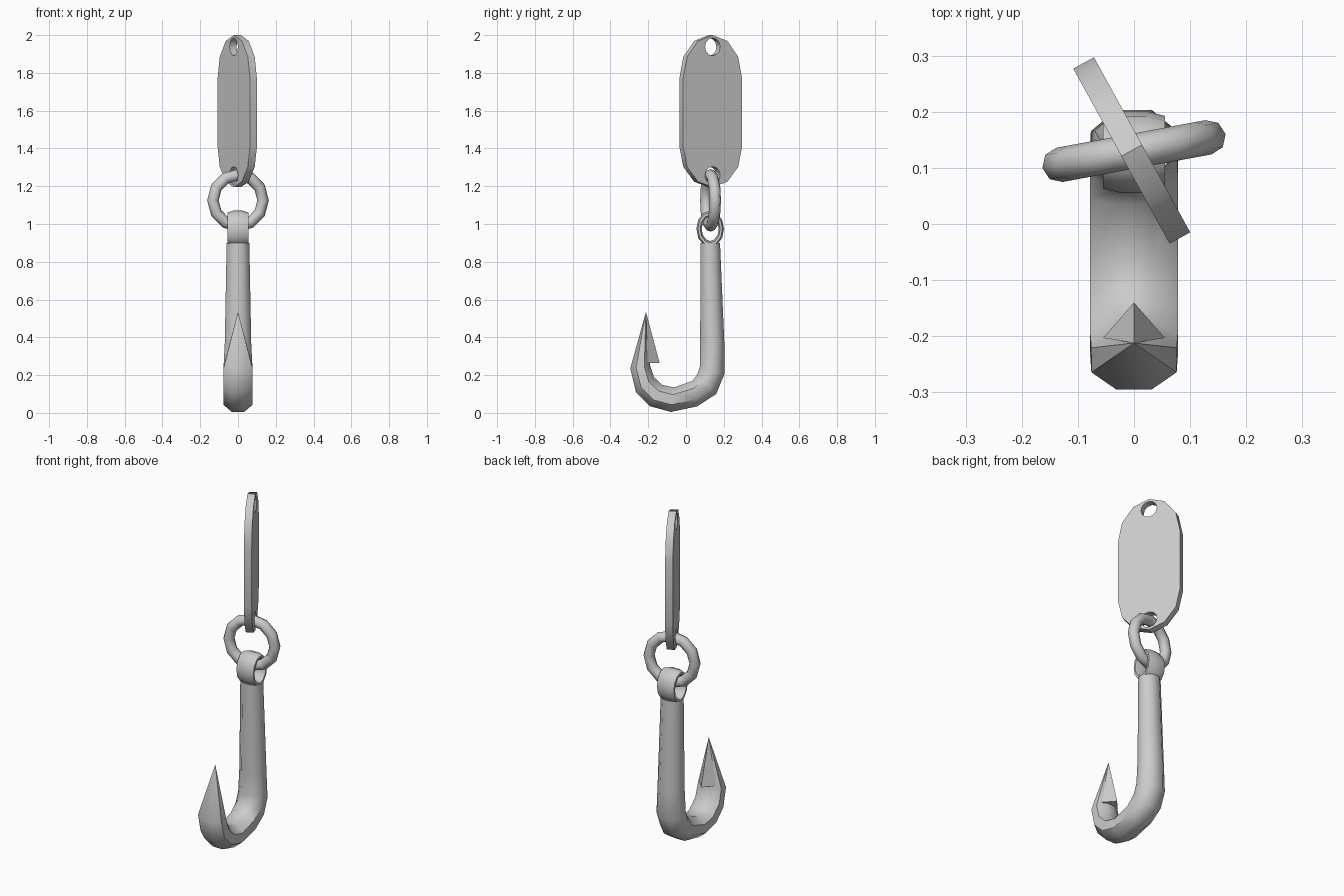
import bpy, bmesh
from math import sin, cos, pi, radians
from mathutils import Vector

if "Cube" in bpy.data.objects:
    bpy.data.objects.remove(bpy.data.objects["Cube"])


def finish(name, bm, angle):
    bmesh.ops.recalc_face_normals(bm, faces=bm.faces)
    me = bpy.data.meshes.new(name)
    bm.to_mesh(me)
    bm.free()
    ob = bpy.data.objects.new(name, me)
    bpy.context.collection.objects.link(ob)
    smooth(ob, angle)
    return ob


def smooth(ob, angle):
    bpy.ops.object.select_all(action='DESELECT')
    bpy.context.view_layer.objects.active = ob
    ob.select_set(True)
    bpy.ops.object.shade_smooth_by_angle(angle=radians(angle))


def section(bm, outer, inner, half_x, n=8):
    """Ring of n points spanning outer..inner in the yz plane, flat sides out."""
    o, i = Vector((0, *outer)), Vector((0, *inner))
    mid, r = (o + i) / 2, (o - i) / 2
    k = 1 / cos(pi / n)
    ring = []
    for j in range(n):
        a = 2 * pi * (j + 0.5) / n
        ring.append(bm.verts.new(mid + r * k * cos(a) + Vector((half_x * k * sin(a), 0, 0))))
    return ring


def bridge(bm, a, b):
    n = len(a)
    for j in range(n):
        bm.faces.new((a[j], a[(j + 1) % n], b[(j + 1) % n], b[j]))


# Hook: octagonal shank and bend, tapering to a point
path = [  # outer y, z, inner y, z, half width
    (0.180, 0.90, 0.077, 0.90, 0.060),
    (0.203, 0.37, 0.075, 0.37, 0.070),
    (0.203, 0.205, 0.074, 0.246, 0.077),
    (0.160, 0.10, 0.060, 0.205, 0.078),
    (0.060, 0.035, 0.035, 0.170, 0.078),
    (-0.080, 0.005, -0.063, 0.135, 0.078),
    (-0.190, 0.035, -0.125, 0.148, 0.078),
    (-0.265, 0.11, -0.170, 0.190, 0.078),
    (-0.295, 0.235, -0.190, 0.250, 0.076),
]
bm = bmesh.new()
rings = [section(bm, p[0:2], p[2:4], p[4]) for p in path]
for a, b in zip(rings, rings[1:]):
    bridge(bm, a, b)
bm.faces.new(rings[0])
tip = bm.verts.new((0, -0.212, 0.535))
for j in range(8):
    bm.faces.new((rings[-1][j], rings[-1][(j + 1) % 8], tip))
finish("hook", bm, 50)

# Barb: wedge from the point down to an undercut
bm = bmesh.new()
v = [bm.verts.new(c) for c in
     ((0, -0.212, 0.535), (0, -0.14, 0.265), (0.055, -0.203, 0.265), (-0.055, -0.203, 0.265))]
for f in ((0, 1, 2), (0, 2, 3), (0, 3, 1), (1, 3, 2)):
    bm.faces.new([v[i] for i in f])
finish("barb", bm, 30)

# Eye: wide band looped above the shank
bm = bmesh.new()
loops = []
for j in range(12):
    c, s = cos(2 * pi * j / 12), sin(2 * pi * j / 12)
    loops.append(section(bm, (0.128 + 0.073 * c, 0.974 + 0.097 * s),
                         (0.128 + 0.045 * c, 0.974 + 0.064 * s), 0.055))
for j in range(12):
    bridge(bm, loops[j], loops[(j + 1) % 12])
finish("hook_eye", bm, 60)

# Link ring
bpy.ops.mesh.primitive_torus_add(major_segments=12, minor_segments=8,
                                 major_radius=0.135, minor_radius=0.031,
                                 location=(0, 0.13, 1.125),
                                 rotation=(pi / 2, 0, radians(10.5)))
link = bpy.context.object
link.name = "link_ring"
smooth(link, 60)

# Tag plate: rounded outline with two holes, extruded
bm = bmesh.new()


def wire(points):
    vs = [bm.verts.new((x, -0.021, z)) for x, z in points]
    for a, b in zip(vs, vs[1:] + vs[:1]):
        bm.edges.new((a, b))


def arc(cz, rx, rz, start, count, n=12):
    return [(rx * cos(start + 2 * pi * j / n), cz + rz * sin(start + 2 * pi * j / n))
            for j in range(count)]


wire(arc(1.77, 0.178, 0.23, 0, 7) + arc(1.41, 0.178, 0.215, pi, 7))
wire(arc(1.938, 0.046, 0.047, 0, 12))
wire(arc(1.257, 0.046, 0.047, 0, 12))
bmesh.ops.triangle_fill(bm, use_beauty=True, use_dissolve=False, edges=bm.edges[:])
ext = bmesh.ops.extrude_face_region(bm, geom=bm.faces[:], use_keep_orig=True)
bmesh.ops.translate(bm, vec=(0, 0.042, 0),
                    verts=[e for e in ext["geom"] if isinstance(e, bmesh.types.BMVert)])
plate = finish("tag_plate", bm, 35)
plate.location = (-0.004, 0.131, 0)
plate.rotation_euler.z = radians(-61.2)
